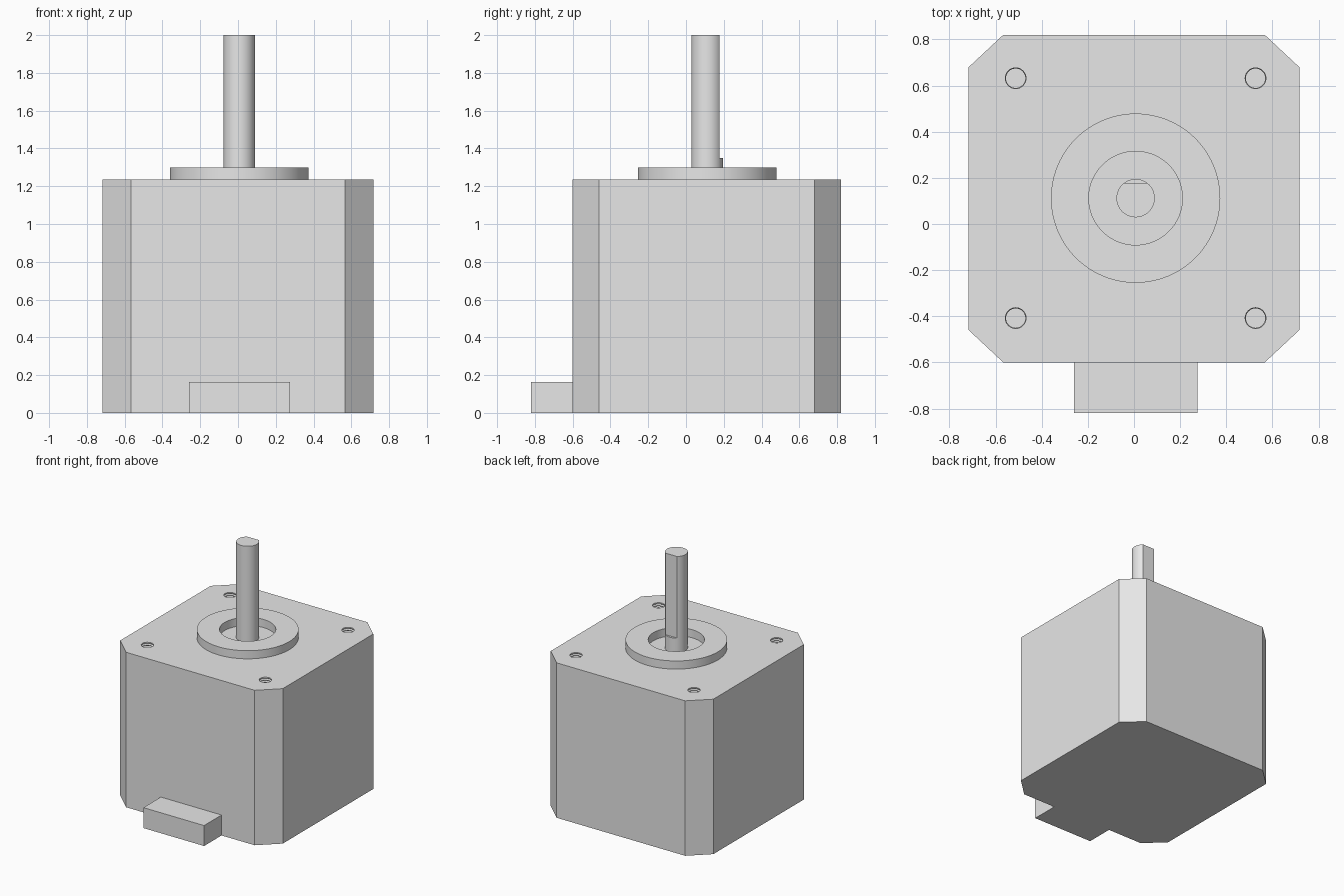
import bpy
import bmesh
from math import cos, sin, pi, radians

cube = bpy.data.objects.get("Cube")
if cube:
    bpy.data.objects.remove(cube, do_unlink=True)

grey = bpy.data.materials.new("light grey metal")
grey.use_nodes = True
grey.diffuse_color = (0.8, 0.8, 0.8, 1)
grey.node_tree.nodes["Principled BSDF"].inputs["Base Color"].default_value = (0.8, 0.8, 0.8, 1)

AXIS_X, AXIS_Y = 0.007, 0.112
BODY_TOP = 1.235


def add_object(name, bm):
    bmesh.ops.recalc_face_normals(bm, faces=bm.faces)
    mesh = bpy.data.meshes.new(name)
    bm.to_mesh(mesh)
    bm.free()
    mesh.materials.append(grey)
    obj = bpy.data.objects.new(name, mesh)
    bpy.context.collection.objects.link(obj)
    return obj


def prism(name, outline, z0, z1):
    bm = bmesh.new()
    base = bm.faces.new([bm.verts.new((x, y, z0)) for x, y in outline])
    top = bmesh.ops.extrude_face_region(bm, geom=[base], use_keep_orig=True)
    verts = [v for v in top["geom"] if isinstance(v, bmesh.types.BMVert)]
    bmesh.ops.translate(bm, verts=verts, vec=(0, 0, z1 - z0))
    return add_object(name, bm)


def box(name, x0, x1, y0, y1, z0, z1):
    return prism(name, [(x0, y0), (x1, y0), (x1, y1), (x0, y1)], z0, z1)


def lathe(name, profile, cx, cy, sides=64, closed=False):
    """Spin (radius, z) points about a vertical axis; open profiles get end caps."""
    bm = bmesh.new()
    rings = [[bm.verts.new((cx + r * cos(2 * pi * i / sides), cy + r * sin(2 * pi * i / sides), z))
              for i in range(sides)] for r, z in profile]
    pairs = list(zip(rings, rings[1:]))
    if closed:
        pairs.append((rings[-1], rings[0]))
    else:
        bm.faces.new(rings[0])
        bm.faces.new(rings[-1])
    for a, b in pairs:
        for i in range(sides):
            j = (i + 1) % sides
            bm.faces.new((a[i], a[j], b[j], b[i]))
    return add_object(name, bm)


def cut(obj, cutter):
    mod = obj.modifiers.new("cut", 'BOOLEAN')
    mod.operation = 'DIFFERENCE'
    mod.solver = 'EXACT'
    mod.object = cutter
    bpy.context.view_layer.objects.active = obj
    bpy.ops.object.modifier_apply(modifier=mod.name)
    bpy.data.objects.remove(cutter, do_unlink=True)


# Motor body with chamfered vertical corners
W, FRONT, BACK, CX, CY = 0.717, -0.6, 0.82, 0.15, 0.14
body = prism("motor_body", [
    (-W + CX, FRONT), (W - CX, FRONT), (W, FRONT + CY), (W, BACK - CY),
    (W - CX, BACK), (-W + CX, BACK), (-W, BACK - CY), (-W, FRONT + CY)], 0, BODY_TOP)

# Threaded mounting holes
PITCH, TURNS = 0.017, 9
thread = [(0.045, BODY_TOP + 0.03), (0.045, BODY_TOP - 0.005)]
for k in range(TURNS):
    z = BODY_TOP - 0.005 - k * PITCH
    thread += [(0.05, z - PITCH / 2), (0.042, z - PITCH)]
for sx in (-1, 1):
    for sy in (-1, 1):
        cut(body, lathe("hole_cutter", thread, AXIS_X + sx * 0.52, AXIS_Y + sy * 0.52, 32))

# Raised pilot ring around the shaft
ring = lathe("pilot_ring", [(0.203, BODY_TOP), (0.367, BODY_TOP), (0.367, 1.3), (0.203, 1.3)],
             AXIS_X, AXIS_Y, 96, closed=True)

# Output shaft with a flat on its back side
shaft = lathe("output_shaft", [(0.083, BODY_TOP - 0.02), (0.083, 2)], AXIS_X, AXIS_Y)
cut(shaft, box("flat_cutter", -0.2, 0.2, 0.177, 0.4, 1.35, 2.1))

# Cable connector at the foot of the front
connector = box("cable_connector", -0.26, 0.275, -0.82, FRONT, 0, 0.163)

# Smooth the round parts, keeping edges sharp
bpy.ops.object.select_all(action='DESELECT')
for obj in (body, ring, shaft):
    obj.select_set(True)
bpy.context.view_layer.objects.active = body
bpy.ops.object.shade_smooth_by_angle(angle=radians(30))
